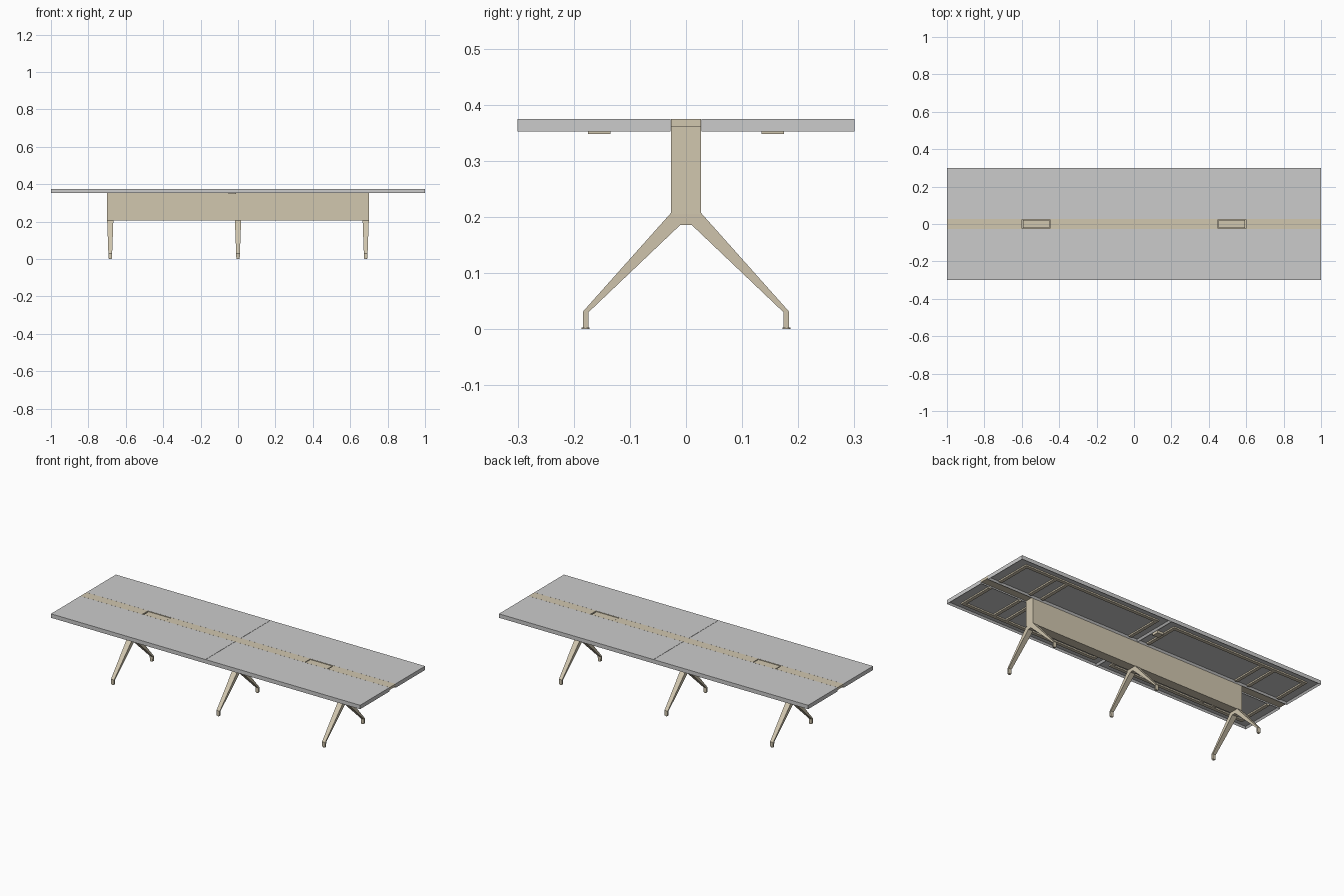
import bpy, bmesh

if "Cube" in bpy.data.objects:
    bpy.data.objects.remove(bpy.data.objects["Cube"])

tan = bpy.data.materials.new("tan_paint")
tan.diffuse_color = (0.64, 0.57, 0.43, 1)
tan.use_nodes = True
tan.node_tree.nodes["Principled BSDF"].inputs["Base Color"].default_value = tan.diffuse_color


def finish(name, bm, mat=None):
    bmesh.ops.recalc_face_normals(bm, faces=bm.faces)
    me = bpy.data.meshes.new(name)
    bm.to_mesh(me)
    bm.free()
    ob = bpy.data.objects.new(name, me)
    bpy.context.collection.objects.link(ob)
    if mat:
        me.materials.append(mat)
    return ob


def add_box(bm, x, y, z):
    """Box from (min, max) pairs; the order of each pair is free."""
    x, y, z = sorted(x), sorted(y), sorted(z)
    vs = bmesh.ops.create_cube(bm, size=1)["verts"]
    for v in vs:
        v.co = [(a + b) / 2 + c * (b - a) for (a, b), c in zip((x, y, z), v.co)]
    return vs


def box(name, x, y, z, mat=tan):
    bm = bmesh.new()
    add_box(bm, x, y, z)
    return finish(name, bm, mat)


TOP, UNDER, FLOOR = 0.375, 0.352, 0.362
HALF = 0.027

for sx, xn in ((-1, "left"), (1, "right")):
    for sy, yn in ((-1, "front"), (1, "back")):
        tag = f"{xn}_{yn}"
        # Quarter of the table top, hollowed from below
        bm = bmesh.new()
        add_box(bm, (sx * 0.0008, sx), (sy * (HALF + 0.0005), sy * 0.3), (UNDER, TOP))
        bmesh.ops.recalc_face_normals(bm, faces=bm.faces)
        bottom = min(bm.faces, key=lambda f: f.calc_center_median().z)
        bmesh.ops.inset_region(bm, faces=[bottom], thickness=0.012)
        bmesh.ops.translate(bm, verts=bottom.verts, vec=(0, 0, FLOOR - UNDER))
        finish("table_top_" + tag, bm)

        # Support rails in the hollow
        bm = bmesh.new()
        z = (0.354, FLOOR)
        add_box(bm, (sx * 0.05, sx * 0.94), (sy * 0.24, sy * 0.26), z)
        for x in (0.05, 0.64, 0.72, 0.92):
            add_box(bm, (sx * x, sx * (x + 0.02)), (sy * 0.04, sy * 0.24), z)
        finish("support_rails_" + tag, bm, tan)

    # Beam panel
    box("beam_" + xn, (0, sx * 0.7), (-HALF, HALF), (0.205, 0.36))

    # Centre strip around the cable well, and the well lid
    bm = bmesh.new()
    for a, b in ((0, 0.45), (0.6, 1)):
        add_box(bm, (sx * a, sx * b), (-HALF, HALF), (0.36, TOP))
    for s in (-1, 1):
        add_box(bm, (sx * 0.45, sx * 0.6), (s * 0.024, s * HALF), (0.36, TOP))
    finish("centre_strip_" + xn, bm, tan)
    box("cable_lid_" + xn, (sx * 0.453, sx * 0.594), (-0.022, 0.022), (0.367, 0.373))

# Joining plates under the middle seam
for sy, yn in ((-1, "front"), (1, "back")):
    box("joining_plate_" + yn, (-0.05, -0.012), (sy * 0.135, sy * 0.175), (0.348, FLOOR))

# Forked legs: side profile, narrowing towards the floor
half_profile = [(HALF, 0.207), (0.184, 0.031), (0.184, 0.002),
                (0.174, 0.002), (0.174, 0.030), (0.010, 0.186)]
profile = half_profile + [(-y, z) for y, z in reversed(half_profile)]

for x0, name in ((-0.683, "left"), (0, "middle"), (0.683, "right")):
    bm = bmesh.new()
    sides = []
    for s in (-1, 1):
        sides.append([bm.verts.new((x0 + s * (0.009 + 0.0075 * z / 0.205), y, z))
                      for y, z in profile])
        bm.faces.new(sides[-1])
    n = len(profile)
    for i in range(n):
        j = (i + 1) % n
        bm.faces.new((sides[0][i], sides[0][j], sides[1][j], sides[1][i]))
    finish("leg_" + name, bm, tan)

    # Foot glides
    for sy, yn in ((-1, "front"), (1, "back")):
        bm = bmesh.new()
        vs = bmesh.ops.create_cone(bm, cap_ends=True, segments=16, radius1=0.0068,
                                   radius2=0.0068, depth=0.003)["verts"]
        bmesh.ops.translate(bm, verts=vs, vec=(x0, sy * 0.179, 0.0015))
        finish(f"foot_{name}_{yn}", bm, tan)
